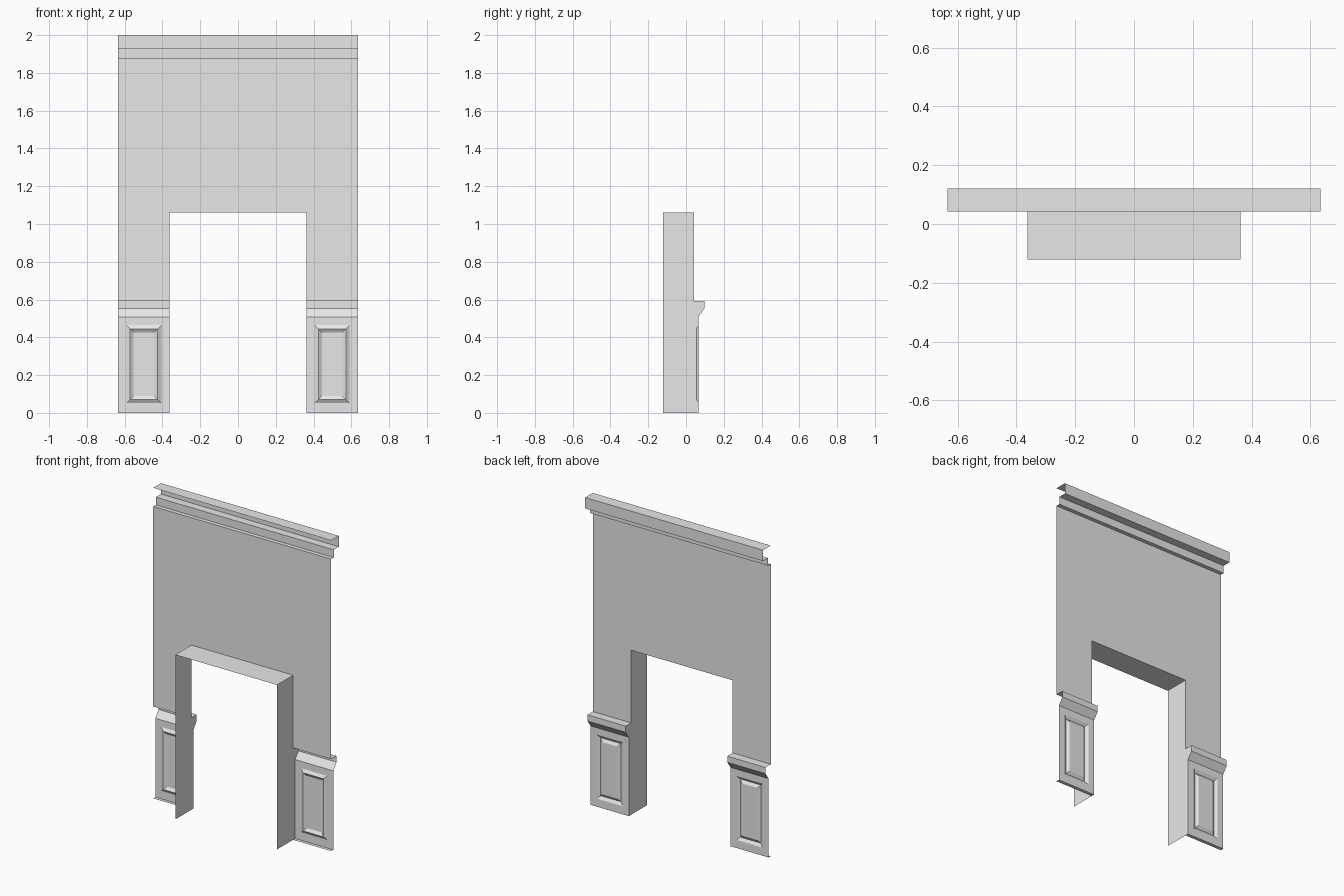
import bpy
import bmesh
from mathutils import Vector

cube = bpy.data.objects.get("Cube")
if cube:
    bpy.data.objects.remove(cube, do_unlink=True)

# Main dimensions
HALF_W, DOOR_W, DOOR_H = 0.634, 0.362, 1.06
FRONT, WALL, PANEL, RAIL = -0.121, 0.043, 0.065, 0.097
RAIL_TOP, CORNICE_BASE = 0.592, 1.88

plaster = bpy.data.materials.new("plaster_grey")
plaster.use_nodes = True
plaster.diffuse_color = (0.8, 0.8, 0.8, 1)
plaster.node_tree.nodes["Principled BSDF"].inputs["Base Color"].default_value = (0.8, 0.8, 0.8, 1)


def finish(name, bm, mirrored=False):
    mesh = bpy.data.meshes.new(name)
    bm.to_mesh(mesh)
    bm.free()
    mesh.materials.append(plaster)
    obj = bpy.data.objects.new(name, mesh)
    bpy.context.collection.objects.link(obj)
    if mirrored:
        obj.modifiers.new("Mirror", 'MIRROR').use_clip = False
    return obj


def face(bm, points, normal):
    f = bm.faces.new([bm.verts.new(p) for p in points])
    f.normal_update()
    if f.normal.dot(Vector(normal)) < 0:
        f.normal_flip()
    return f


def sweep(bm, profile, x0, x1):
    """Sweep an open (y, z) profile, listed bottom to top, along x."""
    cols = [[bm.verts.new((x, y, z)) for y, z in profile] for x in (x0, x1)]
    a, b = cols
    return [bm.faces.new((a[i], a[i + 1], b[i + 1], b[i]))
            for i in range(len(profile) - 1)]


# Wall sheet with the doorway left open, facing the back
bm = bmesh.new()
face(bm, [(-HALF_W, WALL, RAIL_TOP), (-DOOR_W, WALL, RAIL_TOP),
          (-DOOR_W, WALL, DOOR_H), (DOOR_W, WALL, DOOR_H),
          (DOOR_W, WALL, RAIL_TOP), (HALF_W, WALL, RAIL_TOP),
          (HALF_W, WALL, CORNICE_BASE), (-HALF_W, WALL, CORNICE_BASE)], (0, 1, 0))
finish("wall", bm)

# Stepped cornice, open at the ends and behind
bm = bmesh.new()
sweep(bm, [(WALL, CORNICE_BASE), (0.069, CORNICE_BASE), (0.069, 1.93),
           (0.121, 1.93), (0.121, 2.0), (WALL, 2.0)], -HALF_W, HALF_W)
finish("cornice", bm)

# Wainscot: base edge, panelled face, splayed chair rail
wainscot_profile = [(WALL, 0), (PANEL, 0), (PANEL, 0.508), (RAIL, 0.552),
                    (RAIL, RAIL_TOP), (WALL, RAIL_TOP)]
bm = bmesh.new()
panel = sweep(bm, wainscot_profile, DOOR_W, HALF_W)[1]
bm.normal_update()
# Plain border, then a V groove around a flush field
for width, depth in ((0.044, 0), (0.019, -0.012), (0.019, 0.012)):
    bmesh.ops.inset_individual(bm, faces=[panel], thickness=width, depth=depth,
                               use_even_offset=True)
    bm.normal_update()
    if depth == 0:
        for v in panel.verts:
            if v.co.z < 0.2:
                v.co.z += 0.008
finish("wainscot", bm, True)

# Door jambs, following the wainscot outline
bm = bmesh.new()
outline = [(FRONT, 0)] + wainscot_profile[1:] + [(WALL, DOOR_H), (FRONT, DOOR_H)]
face(bm, [(DOOR_W, y, z) for y, z in outline], (-1, 0, 0))
finish("door_jamb", bm, True)

# Door head soffit
bm = bmesh.new()
face(bm, [(x, y, DOOR_H) for x, y in ((-DOOR_W, FRONT), (DOOR_W, FRONT),
                                     (DOOR_W, WALL), (-DOOR_W, WALL))], (0, 0, -1))
finish("door_head", bm)
